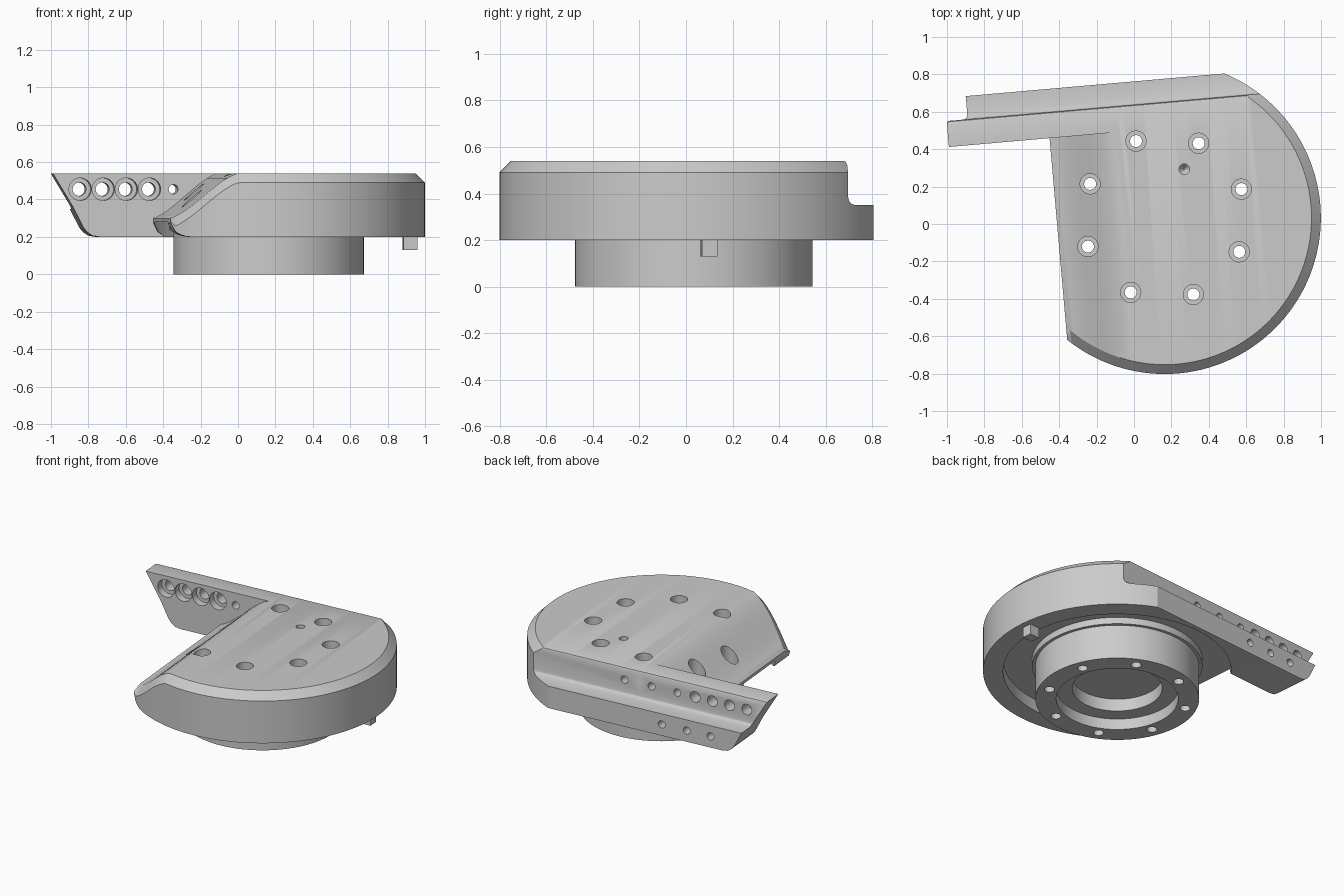
import bpy, bmesh, math
from mathutils import Matrix, Vector

cube = bpy.data.objects.get("Cube")
if cube:
    bpy.data.objects.remove(cube)

R = 0.835          # disc radius
CHAMFER = 0.05
EDGE = -0.576      # flat side of the disc
RAMP = -0.235      # where the ramp leaves the top face
BAR_FRONT, BAR_BACK, BAR_JOIN = 0.478, 0.741, -0.2
PLACE = Matrix.Translation((0.164, 0.033, 0)) @ Matrix.Rotation(math.radians(5), 4, 'Z')
AWAY = Matrix.Rotation(math.radians(-90), 4, 'X')   # turns a lathe axis towards the back

grey = bpy.data.materials.new("light grey")
grey.use_nodes = True
grey.diffuse_color = (0.6, 0.6, 0.6, 1)
grey.node_tree.nodes["Principled BSDF"].inputs["Base Color"].default_value = (0.6, 0.6, 0.6, 1)


def lathe(bm, profile, matrix=Matrix(), n=32):
    """Revolve (radius, height) points and cap both ends."""
    rings = []
    for r, z in profile:
        ring = []
        for i in range(n):
            a = math.tau * i / n
            ring.append(bm.verts.new(matrix @ Vector((r * math.cos(a), r * math.sin(a), z))))
        rings.append(ring)
    for a, b in zip(rings, rings[1:]):
        for i in range(n):
            j = (i + 1) % n
            bm.faces.new((a[i], a[j], b[j], b[i]))
    bm.faces.new(rings[0])
    bm.faces.new(rings[-1])


def prism(bm, points, place, start, end):
    """Extrude a flat outline; place(p, q, t) gives the 3D point."""
    a, b = ([bm.verts.new(place(p, q, t)) for p, q in points] for t in (start, end))
    bm.faces.new(a)
    bm.faces.new(b)
    for i in range(len(points)):
        j = (i + 1) % len(points)
        bm.faces.new((a[i], a[j], b[j], b[i]))


def make(name, bm):
    bmesh.ops.recalc_face_normals(bm, faces=bm.faces)
    if bm.calc_volume(signed=True) < 0:
        bmesh.ops.reverse_faces(bm, faces=bm.faces)
    mesh = bpy.data.meshes.new(name)
    bm.to_mesh(mesh)
    bm.free()
    mesh.materials.append(grey)
    obj = bpy.data.objects.new(name, mesh)
    bpy.context.collection.objects.link(obj)
    return obj


def cut(obj, cutters):
    for cutter in cutters:
        mod = obj.modifiers.new("cut", 'BOOLEAN')
        mod.operation = 'DIFFERENCE'
        mod.solver = 'EXACT'
        mod.object = cutter
    bpy.context.view_layer.update()
    graph = bpy.context.evaluated_depsgraph_get()
    mesh = bpy.data.meshes.new_from_object(obj.evaluated_get(graph))
    obj.modifiers.clear()
    obj.data = mesh


def top_height(u):
    t = min(max((u - EDGE) / (RAMP - EDGE), 0), 1)
    return 0.3 + 0.24 * (0.5 * t + 0.5 * t * t * (3 - 2 * t))


def bottom_height(u):
    t = min(max((-0.47 - u) / 0.106, 0), 1)
    return 0.2 + 0.07 * (1 - math.sqrt(1 - t * t))


# Main disc: strips across the disc from the round side to the flat side
bm = bmesh.new()
COLUMNS = 64
inner_r = R - CHAMFER
outer_end, inner_end = math.acos(EDGE / R), math.acos(EDGE / inner_r)
sections = []
for k in range(COLUMNS + 1):
    a, b = outer_end * k / COLUMNS, inner_end * k / COLUMNS
    ou, ov = R * math.cos(a), R * math.sin(a)
    iu, iv = inner_r * math.cos(b), inner_r * math.sin(b)
    low = bottom_height(ou)
    rim = max(top_height(ou) - CHAMFER, low + 0.005)
    half = [(ou, ov, low), (ou, ov, rim), (iu, iv, top_height(iu))]
    left = [bm.verts.new(p) for p in half]
    right = left if k == 0 else [bm.verts.new((x, -y, z)) for x, y, z in half]
    sections.append(left + right[::-1])
for s, t in zip(sections, sections[1:]):
    for i in range(6):
        j = (i + 1) % 6
        corners = list(dict.fromkeys((s[i], s[j], t[j], t[i])))
        bm.faces.new(corners)
bm.faces.new(sections[-1])
disc = make("main_disc", bm)

# Side bar with a slanted, rounded tip
bm = bmesh.new()
tip = [(BAR_JOIN, 0.54), (-1.116, 0.54), (-1.008, 0.36), (-0.952, 0.25),
       (-0.932, 0.226), (-0.905, 0.207), (-0.865, 0.2), (BAR_JOIN, 0.2)]
prism(bm, tip, lambda p, q, t: (p, t, q), BAR_FRONT, BAR_BACK)
bar = make("side_bar", bm)

# Mounting flange with a stepped bore and a collar
bm = bmesh.new()
lathe(bm, [(0.28, 0.16), (0.28, 0.075), (0.38, 0.075), (0.38, 0), (0.51, 0),
           (0.51, 0.235), (0.53, 0.235), (0.53, 0.29)], n=96)
flange = make("mounting_flange", bm)

# Locating pin under the rim
bm = bmesh.new()
bmesh.ops.create_cube(bm, size=1, matrix=Matrix.Translation((0.758, 0, 0.19))
                      @ Matrix.Diagonal((0.075, 0.066, 0.12, 1)))
pin = make("locating_pin", bm)

# Cutter: recess under the disc
bm = bmesh.new()
lathe(bm, [(0.71, -0.5), (0.71, 0.28)], n=128)
recess = make("recess_cutter", bm)

# Cutter: filleted step along the back
bm = bmesh.new()
prism(bm, [(0.602, 0.7), (0.602, 0.54), (0.612, 0.536), (0.617, 0.525), (0.617, 0.385),
           (0.621, 0.368), (0.633, 0.355), (0.652, 0.35), (1.2, 0.35), (1.2, 0.7)],
      lambda p, q, t: (t, p, q), -2, 2)
step = make("step_cutter", bm)

# Cutter: flat back of the disc and the seat of the bar
bm = bmesh.new()
prism(bm, [(-2, BAR_FRONT), (BAR_JOIN, BAR_FRONT), (BAR_JOIN, BAR_BACK),
           (2, BAR_BACK), (2, 2), (-2, 2)], lambda p, q, t: (p, q, t), -1, 2)
back = make("back_cutter", bm)

# Cutter: ring of counterbored bolt holes and one small dimple
bm = bmesh.new()
for k in range(8):
    a = math.radians(15.5 + 45 * k)
    spot = Matrix.Translation((0.438 * math.cos(a), 0.438 * math.sin(a), 0))
    lathe(bm, [(0.032, -0.1), (0.032, 0.25), (0.054, 0.25), (0.054, 0.7)], spot)
lathe(bm, [(0.005, 0.43), (0.028, 0.46), (0.028, 0.7)], Matrix.Translation((0.127, 0.25, 0)))
bolt_holes = make("bolt_hole_cutter", bm)

# Cutter: rows of holes through the bar
bm = bmesh.new()
small = 0.025
for k in range(4):
    lathe(bm, [(0.06, 0.4), (0.06, 0.53), (0.036, 0.53), (0.036, 0.95)],
          Matrix.Translation((-0.97 + 0.124 * k, 0, 0.455)) @ AWAY)
for u, z, start in ((-0.47, 0.455, 0.45), (-0.285, 0.455, 0.53), (-0.09, 0.455, 0.53),
                    (-0.43, 0.277, 0.66), (-0.61, 0.277, 0.66), (-0.78, 0.277, 0.66)):
    lathe(bm, [(small, start), (small, 0.95)], Matrix.Translation((u, 0, z)) @ AWAY)
bar_holes = make("bar_hole_cutter", bm)

cut(disc, [back, step, recess, bolt_holes, bar_holes])
cut(bar, [step, recess, bar_holes])
cut(flange, [bolt_holes])
for cutter in (recess, step, back, bolt_holes, bar_holes):
    bpy.data.objects.remove(cutter)

# Turn everything into place and smooth the round faces
bpy.ops.object.select_all(action='DESELECT')
for obj in (disc, bar, flange, pin):
    obj.matrix_world = PLACE
    obj.select_set(True)
bpy.context.view_layer.objects.active = disc
bpy.ops.object.shade_smooth_by_angle(angle=math.radians(28))
